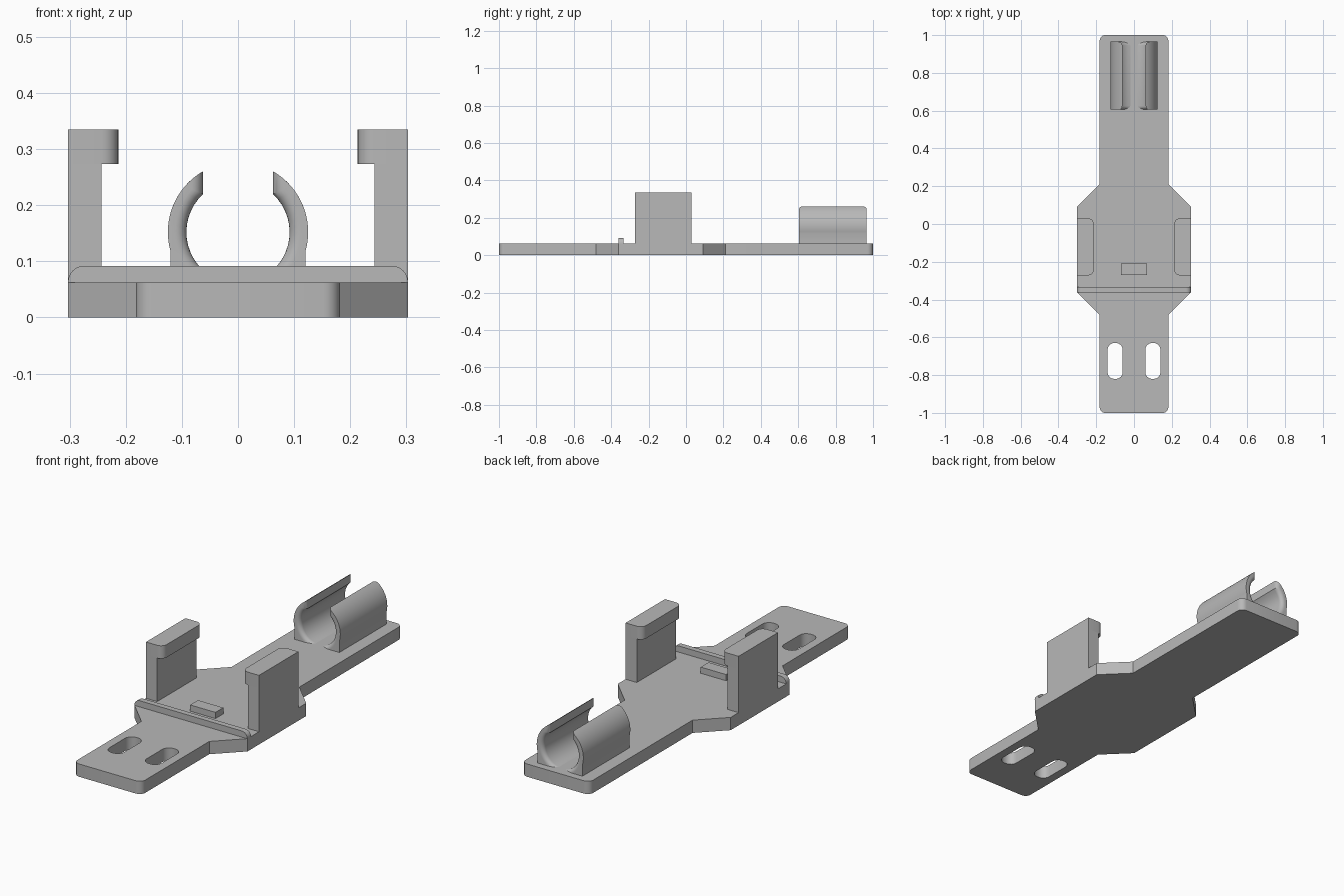
import bpy, bmesh, math
from mathutils import Vector

cube = bpy.data.objects.get("Cube")
if cube:
    bpy.data.objects.remove(cube, do_unlink=True)

grey = bpy.data.materials.new("light_grey_plastic")
grey.use_nodes = True
grey.diffuse_color = (0.48, 0.48, 0.48, 1)
grey.node_tree.nodes["Principled BSDF"].inputs["Base Color"].default_value = grey.diffuse_color

TOP = 0.062      # top of the base plate


def activate(obj):
    bpy.ops.object.select_all(action='DESELECT')
    obj.select_set(True)
    bpy.context.view_layer.objects.active = obj


def rounded(corners, steps=6):
    """Closed outline from (x, y, radius) corners, with the corners filleted."""
    pts = []
    n = len(corners)
    for i, (x, y, r) in enumerate(corners):
        p = Vector((x, y, 0))
        if r == 0:
            pts.append(p)
            continue
        a = (Vector((*corners[i - 1][:2], 0)) - p).normalized()
        b = (Vector((*corners[(i + 1) % n][:2], 0)) - p).normalized()
        half = a.angle(b) / 2
        centre = p + (a + b).normalized() * r / math.sin(half)
        t = r / math.tan(half)
        start = (p + a * t - centre).normalized()
        end = (p + b * t - centre).normalized()
        pts += [centre + start.slerp(end, k / steps) * r for k in range(steps + 1)]
    return pts


def rectangle(x0, x1, y0, y1, r=0):
    return [(x0, y0, r), (x1, y0, r), (x1, y1, r), (x0, y1, r)]


def prism(name, outlines, z0, z1, location=None, tilt=0):
    """Extrude filled outlines; any outline inside another becomes a hole."""
    curve = bpy.data.curves.new(name, 'CURVE')
    curve.dimensions = '2D'
    curve.fill_mode = 'BOTH'
    curve.extrude = (z1 - z0) / 2
    for outline in outlines:
        pts = rounded(outline)
        spline = curve.splines.new('POLY')
        spline.points.add(len(pts) - 1)
        for point, p in zip(spline.points, pts):
            point.co = (p.x, p.y, 0, 1)
        spline.use_cyclic_u = True
    obj = bpy.data.objects.new(name, curve)
    obj.location = location or (0, 0, (z0 + z1) / 2)
    obj.rotation_euler.x = tilt
    bpy.context.collection.objects.link(obj)
    activate(obj)
    bpy.ops.object.convert(target='MESH')
    obj = bpy.context.object
    bm = bmesh.new()
    bm.from_mesh(obj.data)
    finish(obj, bm)
    return obj


def finish(obj, bm):
    bmesh.ops.remove_doubles(bm, verts=bm.verts, dist=1e-5)
    bmesh.ops.recalc_face_normals(bm, faces=bm.faces)
    bm.to_mesh(obj.data)
    bm.free()
    obj.data.materials.clear()
    obj.data.materials.append(grey)
    activate(obj)
    bpy.ops.object.shade_smooth_by_angle(angle=math.radians(30))


# Base plate with a wide middle and two slots
right_side = [(0.182, -1, 0.03), (0.182, -0.48, 0), (0.303, -0.36, 0),
              (0.303, 0.09, 0), (0.182, 0.21, 0), (0.182, 1, 0.03)]
plate = right_side + [(-x, y, r) for x, y, r in reversed(right_side)]
slots = [rectangle(cx - 0.04, cx + 0.04, -0.82, -0.63, 0.036) for cx in (-0.1, 0.1)]
prism("base_plate", [plate] + slots, 0, TOP)

# Cross ridge with rounded upper ends, and the small stop block
ridge = [(-0.303, TOP, 0), (0.303, TOP, 0), (0.303, 0.092, 0.029), (-0.303, 0.092, 0.029)]
prism("cross_ridge", [ridge], 0, 0.027, (0, -0.348, 0), math.pi / 2)
prism("stop_block", [rectangle(-0.068, 0.068, -0.27, -0.21)], TOP, 0.092)

# Side arms with inward hooks
for side, s in (("left", 1), ("right", -1)):
    arm = rectangle(s * 0.243, s * 0.303, -0.272, 0.03)
    hook = [(s * 0.303, -0.272, 0), (s * 0.303, 0.03, 0),
            (s * 0.213, 0.03, 0.03), (s * 0.213, -0.272, 0.03)]
    prism(side + "_arm", [arm], TOP, 0.273)
    prism(side + "_hook", [hook], 0.273, 0.335)

# Tube clip: two curved jaws whose inner edges are filleted at both ends
CENTRE, OUTER, BORE, GAP, FOOT = 0.152, 0.125, 0.092, 0.062, 0.12
FILLET, Y0, Y1, ARC = 0.02, 0.605, 0.965, 16


def jaw_section(f):
    """Jaw cross-section with its inner side pushed outwards by f."""
    def arc(r, a, b):
        return [(r * math.cos(a + (b - a) * k / ARC),
                 CENTRE + r * math.sin(a + (b - a) * k / ARC)) for k in range(ARC + 1)]
    bore, gap = BORE + f, GAP + f
    outer = arc(OUTER, -math.acos(FOOT / OUTER), math.acos(gap / OUTER))
    inner = arc(bore, math.acos(gap / bore), -math.asin((CENTRE - TOP) / bore))
    return [(FOOT, TOP)] + outer + inner


ends = []
for k in range(7):
    a = k / 6 * math.pi / 2
    ends.append((FILLET * (1 - math.cos(a)), FILLET * (1 - math.sin(a))))
stations = [(Y0 + d, f) for d, f in ends] + [(Y1 - d, f) for d, f in reversed(ends)]

for side, s in (("left", 1), ("right", -1)):
    bm = bmesh.new()
    rings = [[bm.verts.new((s * x, y, z)) for x, z in jaw_section(f)] for y, f in stations]
    for r0, r1 in zip(rings, rings[1:]):
        for i in range(len(r0)):
            bm.faces.new((r0[i - 1], r0[i], r1[i], r1[i - 1]))
    bm.faces.new(rings[0])
    bm.faces.new(rings[-1])
    name = side + "_clip_jaw"
    obj = bpy.data.objects.new(name, bpy.data.meshes.new(name))
    bpy.context.collection.objects.link(obj)
    finish(obj, bm)
